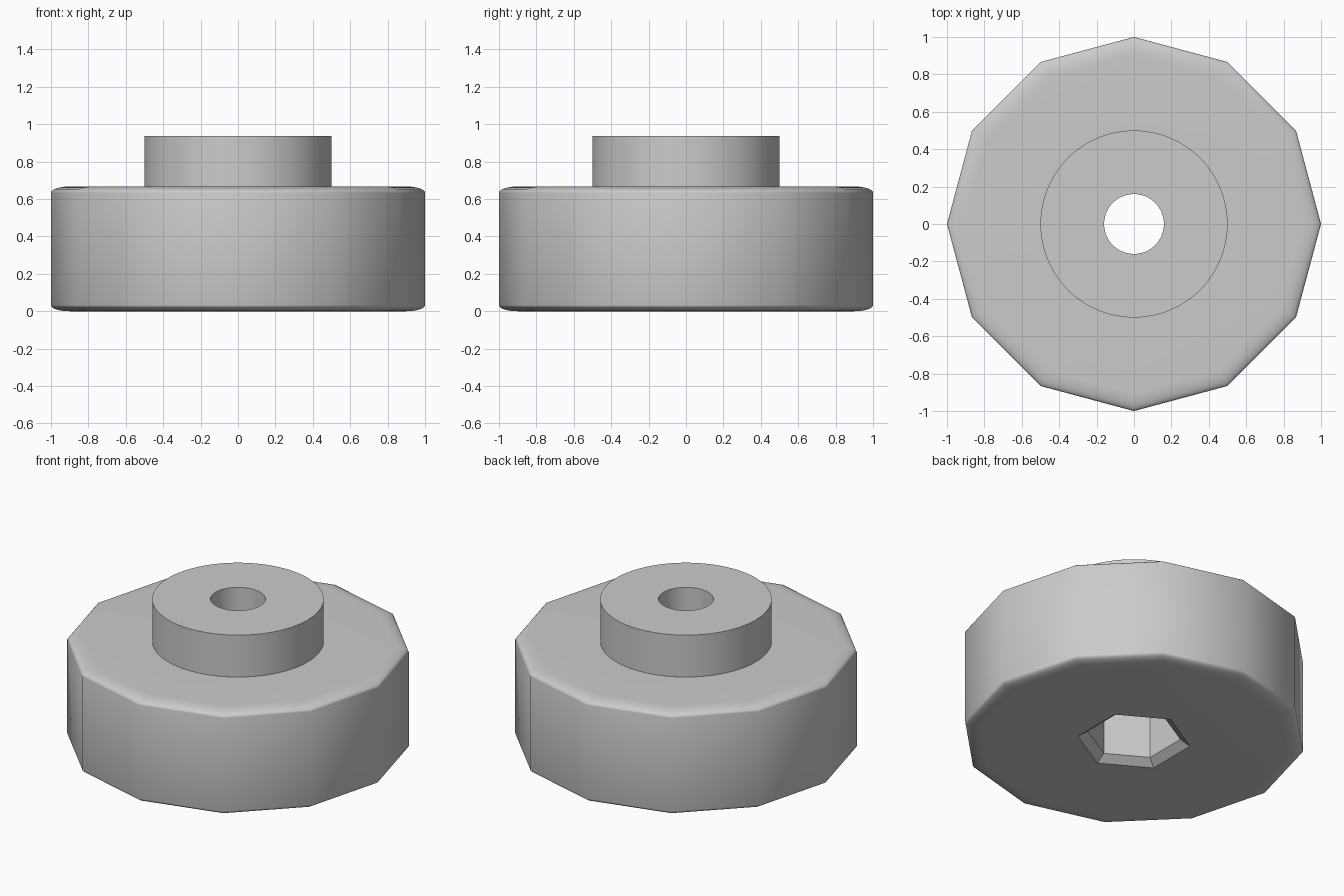
import bpy, bmesh
from math import cos, sin, pi, radians

if "Cube" in bpy.data.objects:
    bpy.data.objects.remove(bpy.data.objects["Cube"], do_unlink=True)

grey = bpy.data.materials.new("plain_grey")
grey.use_nodes = True
grey.diffuse_color = (0.6, 0.6, 0.6, 1)
grey.node_tree.nodes["Principled BSDF"].inputs["Base Color"].default_value = (0.6, 0.6, 0.6, 1)


def loft(name, sides, profile, turn=0.0):
    """Closed solid: regular polygons of (radius, z) stacked and skinned."""
    bm = bmesh.new()
    rings = [[bm.verts.new((r * cos(turn + 2 * pi * i / sides),
                            r * sin(turn + 2 * pi * i / sides), z))
              for i in range(sides)] for r, z in profile]
    for a, b in zip(rings, rings[1:]):
        for i in range(sides):
            j = (i + 1) % sides
            bm.faces.new((a[i], a[j], b[j], b[i]))
    bm.faces.new(rings[0][::-1])
    bm.faces.new(rings[-1])
    bmesh.ops.recalc_face_normals(bm, faces=bm.faces)
    mesh = bpy.data.meshes.new(name)
    bm.to_mesh(mesh)
    bm.free()
    mesh.materials.append(grey)
    obj = bpy.data.objects.new(name, mesh)
    bpy.context.collection.objects.link(obj)
    return obj


def combine(target, tool, operation):
    mod = target.modifiers.new(operation.lower(), "BOOLEAN")
    mod.operation = operation
    mod.solver = "EXACT"
    mod.object = tool
    bpy.ops.object.modifier_apply(modifier=mod.name)
    bpy.data.objects.remove(tool, do_unlink=True)


# Twelve-sided grip with softly rounded rims
BODY_TOP, RIM_IN, RIM_UP, STEPS = 0.667, 0.1, 0.033, 8
arc = [(1 - RIM_IN + RIM_IN * cos(t), RIM_UP * (1 - sin(t)))
       for t in (pi / 2 * k / STEPS for k in range(STEPS + 1))]
lower = arc[::-1]
upper = [(r, BODY_TOP - z) for r, z in arc]
knob = loft("knob_body", 12, lower + upper)
bpy.ops.object.select_all(action="DESELECT")
bpy.context.view_layer.objects.active = knob
knob.select_set(True)

# Round hub on top
combine(knob, loft("hub", 96, [(0.5, 0.5), (0.5, 0.937)]), "UNION")

# Hexagonal nut pocket with a chamfered mouth underneath
pocket = loft("nut_pocket", 6, [(0.39, -0.04), (0.332, 0), (0.274, 0.04), (0.274, 0.4)], pi / 6)
combine(knob, pocket, "DIFFERENCE")

# Through bore
combine(knob, loft("bore", 64, [(0.16, 0.3), (0.16, 1.1)]), "DIFFERENCE")

bpy.ops.object.shade_smooth_by_angle(angle=radians(35))
